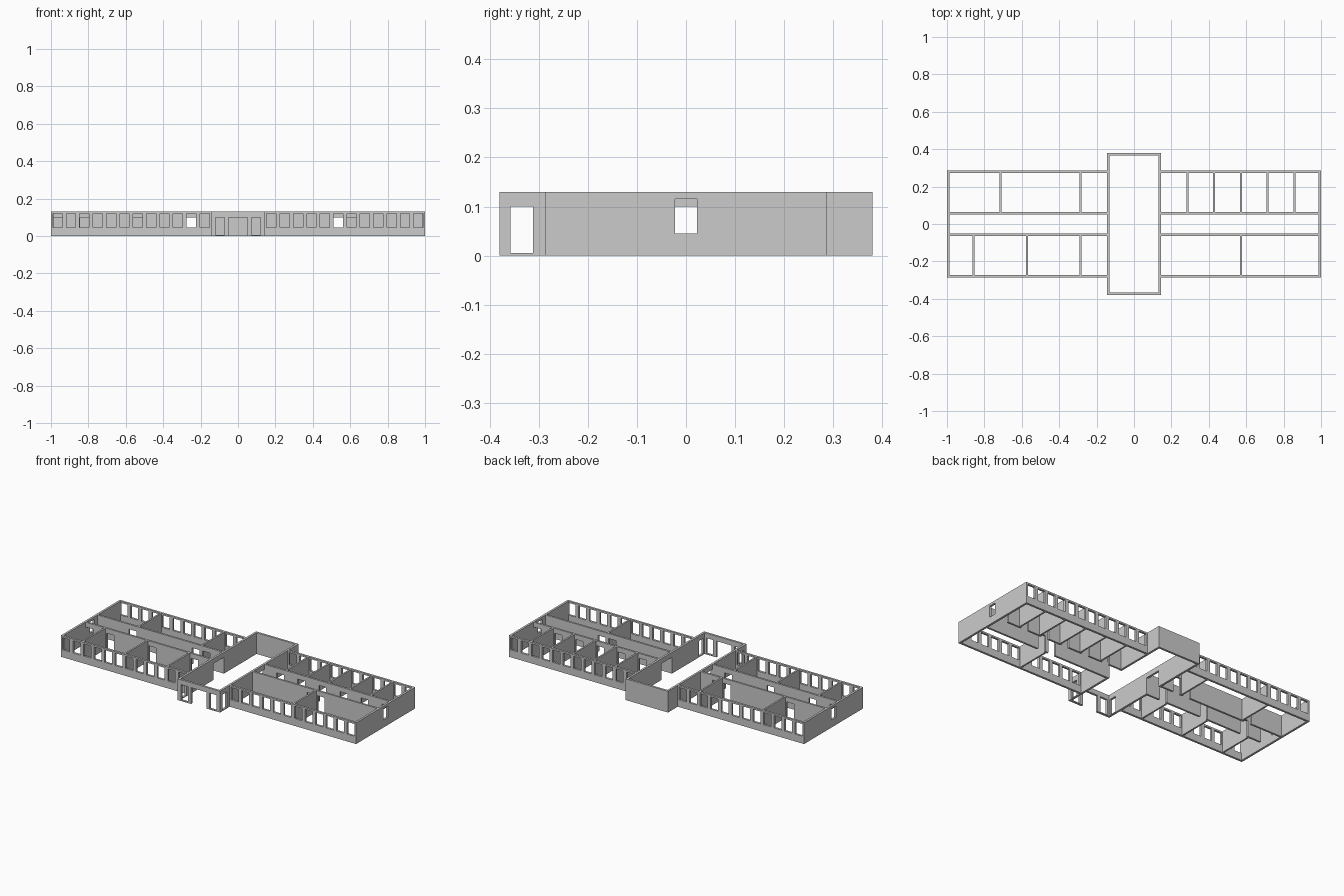
import bpy, bmesh
from mathutils import Vector

if "Cube" in bpy.data.objects:
    bpy.data.objects.remove(bpy.data.objects["Cube"])

H = 0.13            # wall height
U = 1 / 7           # plan module
P = U / 2           # window pitch
BX, BY, WY, CY = 0.144, 0.38, 0.286, 0.0575   # block half size, wing half depth, corridor wall line
T, TC, TP = 0.013, 0.012, 0.010               # outer, corridor, partition thickness
DOOR = 0.10


def wall(name, axis, a, b, centre, thick, holes=()):
    """Wall along an axis from a to b; holes are (start, end, bottom, top)."""
    ss = sorted({round(v, 5) for v in [a, b] + [h[i] for h in holes for i in (0, 1)]})
    zs = sorted({0.0, H} | {h[i] for h in holes for i in (2, 3)})
    bm = bmesh.new()
    verts = {}

    def vert(s, z):
        if (s, z) not in verts:
            c = centre - thick / 2
            verts[s, z] = bm.verts.new((s, c, z) if axis == 'x' else (c, s, z))
        return verts[s, z]

    for s0, s1 in zip(ss, ss[1:]):
        for z0, z1 in zip(zs, zs[1:]):
            sm, zm = (s0 + s1) / 2, (z0 + z1) / 2
            if any(h[0] < sm < h[1] and h[2] < zm < h[3] for h in holes):
                continue
            bm.faces.new([vert(s0, z0), vert(s1, z0), vert(s1, z1), vert(s0, z1)])
    ext = bmesh.ops.extrude_face_region(bm, geom=bm.faces[:], use_keep_orig=True)
    shift = Vector((0, thick, 0)) if axis == 'x' else Vector((thick, 0, 0))
    bmesh.ops.translate(bm, vec=shift,
                        verts=[g for g in ext['geom'] if isinstance(g, bmesh.types.BMVert)])
    bmesh.ops.recalc_face_normals(bm, faces=bm.faces[:])
    me = bpy.data.meshes.new(name)
    bm.to_mesh(me)
    bm.free()
    bpy.context.collection.objects.link(bpy.data.objects.new(name, me))


def hole(c, w, z0, z1):
    return (round(c - w / 2, 5), round(c + w / 2, 5), z0, z1)


# Door centres and partition positions, keyed by (wing side, front/back)
doors = {(-1, -1): [-0.964, -0.821, -0.536, -0.25], (1, -1): [0.536, 0.607],
         (-1, 1): [-0.75, -0.321, -0.25],
         (1, 1): [0.25, 0.393, 0.536, 0.679, 0.821, 0.964]}
partitions = {(-1, -1): [-6, -4, -2], (1, -1): [4],
              (-1, 1): [-5, -2], (1, 1): [2, 3, 4, 5, 6]}

for sx in (-1, 1):
    side = 'left' if sx < 0 else 'right'
    a, b = sorted((sx * BX, sx))
    ci, cb = sorted((sx * BX, sx * (1 - T)))
    # wing end wall with corridor window
    wall(side + '_end_wall', 'y', -WY + T, WY - T, sx * (1 - T / 2), T,
         [hole(0, 0.044, 0.045, 0.115)])
    for sy in (-1, 1):
        tag = side + ('_front' if sy < 0 else '_back')
        # windowed outer wall
        wins = [hole(sx * (U + P * (i + 0.5)), 0.05, 0.045, 0.12) for i in range(12)]
        wall(tag + '_window_wall', 'x', a, b, sy * (WY - T / 2), T, wins)
        # corridor wall with room doors
        wall(tag + '_corridor_wall', 'x', ci, cb, sy * CY, TC,
             [hole(d, 0.05, 0.0, DOOR) for d in doors[sx, sy]])
        # room partitions
        y0, y1 = sorted((sy * (CY + TC / 2), sy * (WY - T)))
        for i, k in enumerate(partitions[sx, sy]):
            wall(f'{tag}_partition_{i + 1}', 'y', y0, y1, k * U, TP)
    # central hall side wall: porch door and corridor opening
    wall(side + '_hall_wall', 'y', -BY + T, BY - T, sx * (BX - T / 2), T,
         [hole(-0.3345, 0.045, 0.005, DOOR), hole(0, 0.10, 0.0, DOOR)])

# central hall front with entrance, and solid back
wall('hall_front_wall', 'x', -BX, BX, -BY + T / 2, T,
     [hole(-0.096, 0.047, 0.005, DOOR), hole(0, 0.104, 0.0, DOOR), hole(0.096, 0.047, 0.005, DOOR)])
wall('hall_back_wall', 'x', -BX, BX, BY - T / 2, T)
